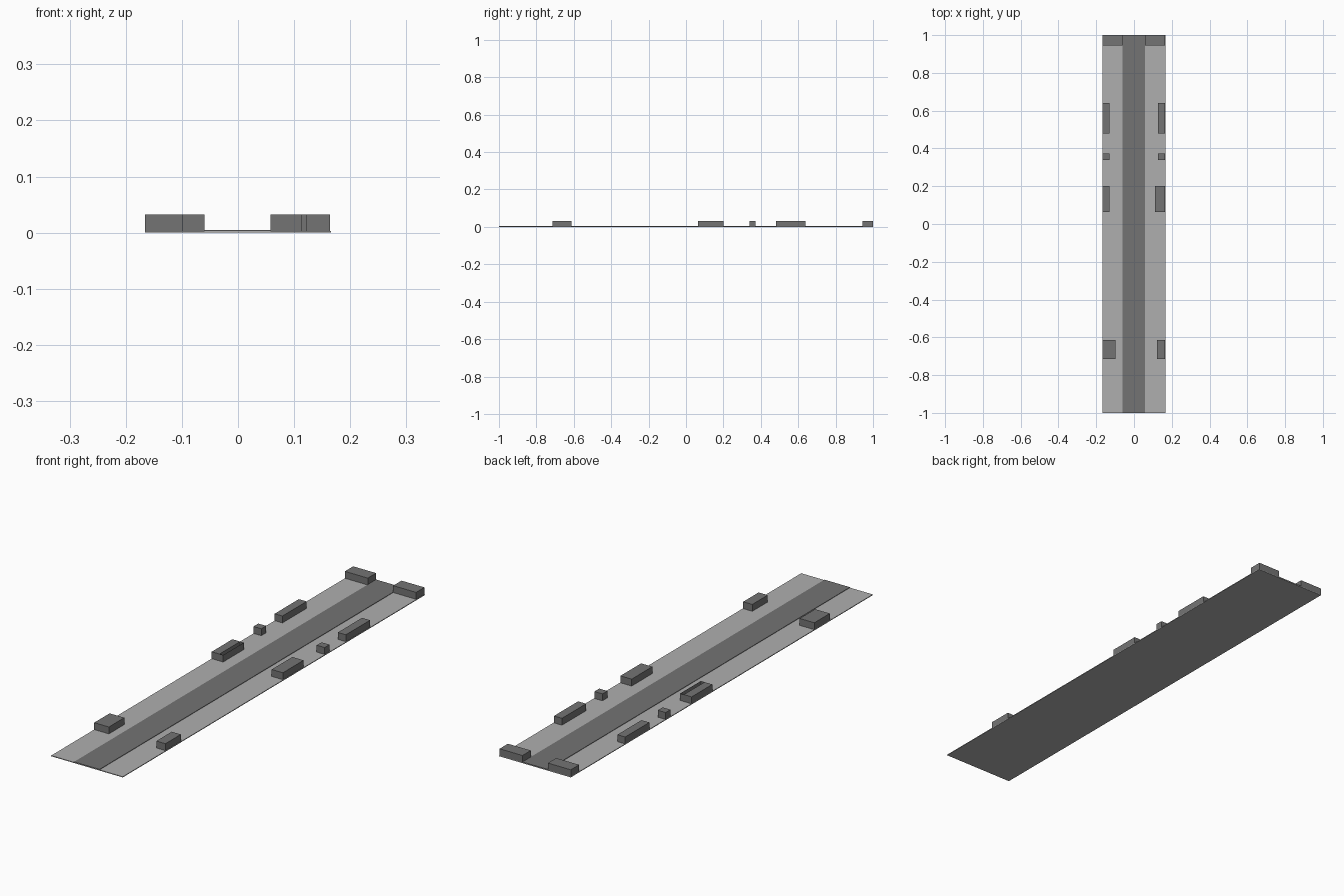
import bpy
import bmesh

cube = bpy.data.objects.get("Cube")
if cube:
    bpy.data.objects.remove(cube, do_unlink=True)


def material(name, value):
    mat = bpy.data.materials.new(name)
    mat.use_nodes = True
    colour = (value, value, value, 1)
    mat.diffuse_color = colour
    mat.node_tree.nodes["Principled BSDF"].inputs["Base Color"].default_value = colour
    return mat


light_grey = material("light grey paving", 0.43)
dark_grey = material("dark grey", 0.175)


def box(name, x, y, z, mat, open_top=False):
    """Box between the given pairs of limits, optionally without its lid."""
    bm = bmesh.new()
    bmesh.ops.create_cube(bm, size=1)
    for v in bm.verts:
        for axis, (low, high) in enumerate((x, y, z)):
            v.co[axis] = high if v.co[axis] > 0 else low
    bm.normal_update()
    if open_top:
        lid = [f for f in bm.faces if f.normal.z > 0.5]
        bmesh.ops.delete(bm, geom=lid, context="FACES_ONLY")
    mesh = bpy.data.meshes.new(name)
    bm.to_mesh(mesh)
    bm.free()
    mesh.materials.append(mat)
    obj = bpy.data.objects.new(name, mesh)
    bpy.context.collection.objects.link(obj)
    return obj


EDGE = 0.166
DECK = 0.003
TOP = 0.032

# Paved ground and the raised road down its middle
box("ground_plate", (-EDGE, EDGE), (-1, 1), (0, DECK), light_grey)
box("road", (-0.06, 0.058), (-1, 1), (DECK, 0.005), dark_grey)

# Roadside blocks: name, y limits, inner x on the right and left sides
blocks = [
    ("end_block", (0.945, 1.0), -0.06, 0.058),
    ("long_block", (0.48, 0.64), -0.13, 0.127),
    ("small_block", (0.34, 0.372), -0.13, 0.127),
    ("middle_block", (0.063, 0.2), -0.13, 0.112),
    ("front_block", (-0.715, -0.613), -0.098, 0.122),
]
for name, y, right_x, left_x in blocks:
    box("right_" + name, (-EDGE, right_x), y, (DECK, TOP), dark_grey)
    box("left_" + name, (left_x, EDGE - 0.002), y, (DECK, TOP), dark_grey)

# Open tray along the inner side of the right middle block
tray = box("right_middle_tray", (-0.13, -0.113), (0.063, 0.2), (DECK, TOP),
           dark_grey, open_top=True)
bm = bmesh.new()
bm.from_mesh(tray.data)
floor = [f for f in bm.faces if f.normal.z < -0.5]
bmesh.ops.delete(bm, geom=floor, context="FACES_ONLY")
bm.to_mesh(tray.data)
bm.free()
